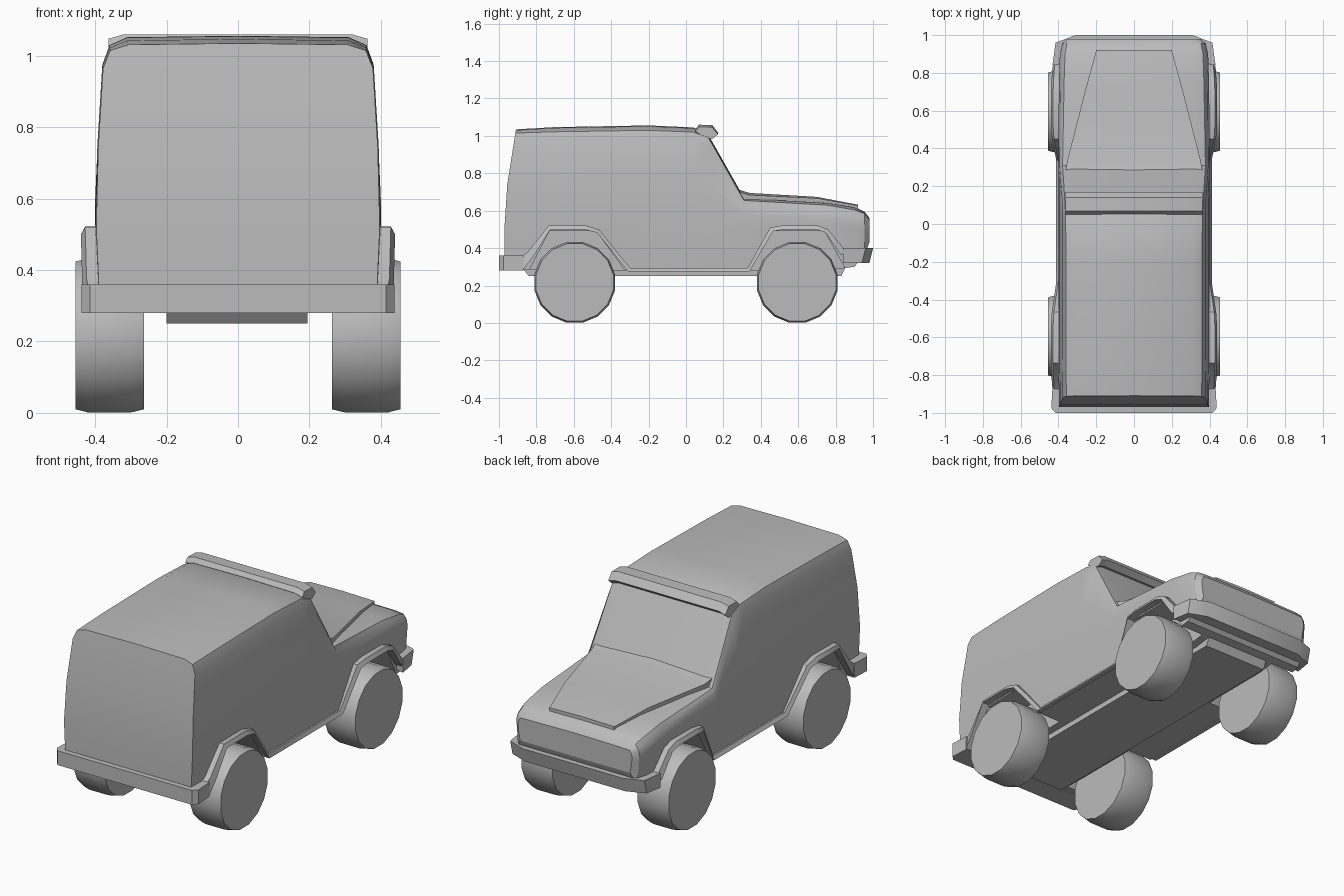
import bpy, bmesh, math

if "Cube" in bpy.data.objects:
    bpy.data.objects.remove(bpy.data.objects["Cube"])

grey = bpy.data.materials.new("plain grey")
grey.diffuse_color = (0.5, 0.5, 0.5, 1)
grey.use_nodes = True
grey.node_tree.nodes["Principled BSDF"].inputs["Base Color"].default_value = grey.diffuse_color


def make(name, verts, faces):
    bm = bmesh.new()
    vs = [bm.verts.new(v) for v in verts]
    for f in faces:
        bm.faces.new([vs[i] for i in f])
    bmesh.ops.recalc_face_normals(bm, faces=bm.faces)
    me = bpy.data.meshes.new(name)
    bm.to_mesh(me)
    bm.free()
    me.materials.append(grey)
    ob = bpy.data.objects.new(name, me)
    bpy.context.collection.objects.link(ob)
    return ob


def loft(name, rings, mirrored_caps=False):
    """Skin a list of equal closed rings and cap both ends."""
    n = len(rings[0])
    verts = [p for r in rings for p in r]
    faces = []
    for k in range(len(rings) - 1):
        for i in range(n):
            j = (i + 1) % n
            faces.append((k * n + i, k * n + j, (k + 1) * n + j, (k + 1) * n + i))
    for base in (0, (len(rings) - 1) * n):
        if mirrored_caps:
            for i in range(n // 2):
                a, b = (n - i) % n, n - i - 1
                quad = dict.fromkeys((i, i + 1, b, a))
                faces.append([base + q for q in quad])
        else:
            faces.append(range(base, base + n))
    return make(name, verts, faces)


def side_prism(name, prof, x0, x1):
    return loft(name, [[(x, y, z) for y, z in prof] for x in (x0, x1)])


def select_only(ob):
    bpy.ops.object.select_all(action='DESELECT')
    ob.select_set(True)
    bpy.context.view_layer.objects.active = ob


# Body shell: y, bottom z, waist z, waist w, shoulder z, w, edge z, w, top z
stations = [
    (-.97, .29, .52, .397, .965, .378, 1.015, .358, 1.035),
    (-.70, .28, .52, .400, .970, .380, 1.022, .360, 1.047),
    (-.20, .28, .52, .400, .975, .380, 1.030, .360, 1.056),
    (.04, .28, .52, .400, .970, .380, 1.020, .362, 1.045),
    (.12, .28, .52, .400, .950, .380, .990, .366, 1.005),
    (.31, .28, .52, .400, .630, .394, .655, .378, .670),
    (.75, .28, .52, .397, .600, .390, .630, .370, .645),
    (.90, .30, .51, .392, .575, .385, .605, .365, .622),
    (.955, .36, .50, .378, .560, .374, .585, .355, .594),
    (.98, .43, .49, .350, .540, .348, .556, .338, .562),
]
rings = []
for k, (y, zb, zm, wm, zs, ws, ze, we, zt) in enumerate(stations):
    half = [(0, zb), (wm - .01, zb), (wm, zm), ((wm + ws) / 2 + .004, (zm + zs) / 2),
            (ws, zs), (we, ze), (we - .05, zt - .004), (0, zt)]
    ring = half + [(-x, z) for x, z in half[-2:0:-1]]
    # the tail leans forward above the waist
    lean = lambda z: .06 * max(0, (z - .65) / .38) if k == 0 else 0
    rings.append([(x, y + lean(z), z) for x, z in ring])
body = loft("body_shell", rings, True)

# Wheel arches cut into the body
arches = {"rear": [(-.88, .2), (-.73, .492), (-.48, .492), (-.27, .2)],
          "front": [(.29, .2), (.46, .492), (.74, .492), (.90, .2)]}
for label, prof in arches.items():
    for s in (-1, 1):
        cutter = side_prism("arch_cutter", prof, s * .24, s * .6)
        cutter.hide_render = True
        select_only(body)
        mod = body.modifiers.new("arch", 'BOOLEAN')
        mod.operation = 'DIFFERENCE'
        mod.object = cutter
        bpy.ops.object.modifier_apply(modifier=mod.name)
        bpy.data.objects.remove(cutter)

# Flares and sill trim: outer y, z, lip y, z, lip x
trim = [(-.88, .355, -.875, .28, .432), (-.85, .375, -.82, .35, .436), (-.735, .52, -.725, .50, .44),
        (-.54, .522, -.545, .50, .44), (-.465, .50, -.475, .482, .436),
        (-.30, .295, -.31, .275, .412), (.33, .295, .34, .275, .412),
        (.45, .51, .465, .49, .436), (.52, .522, .525, .50, .44),
        (.70, .522, .695, .50, .44), (.76, .50, .745, .483, .438),
        (.85, .39, .83, .36, .432)]
for s, side in ((-1, "left"), (1, "right")):
    loft("flare_trim_" + side, [[(s * .385, oy, oz), (s * (lx - .012), oy, oz), (s * lx, ly, lz),
                                 (s * .385, ly, lz)] for oy, oz, ly, lz, lx in trim])


# Bumpers from a half plan outline
def bumper(name, plan, z0, z1, tuck):
    full = plan + [(-x, y) for x, y in reversed(plan)]
    return loft(name, [[(x, y - (tuck if abs(y) > .9 else 0), z0) for x, y in full],
                       [(x, y, z1) for x, y in full]])


bumper("front_bumper", [(.38, .85), (.432, .84), (.415, .96), (.31, 1.0)], .32, .40, .02)
bumper("rear_bumper", [(.38, -.87), (.432, -.87), (.438, -.975), (.415, -1.0)], .28, .36, 0)

# Chassis between the wheels
side_prism("chassis", [(-.88, .30), (-.84, .25), (.83, .25), (.87, .33)], -.2, .195)

# Raised bonnet panel, tapering to the nose
loft("bonnet_panel", [
    [(w, y, .60), (w, y, ze), (0, y, zt), (-w, y, ze), (-w, y, .60)]
    for y, w, ze, zt in ((.285, .362, .700, .712), (.34, .352, .684, .695),
                         (.70, .26, .667, .674), (.92, .2, .628, .632))])

# Roof visor above the windscreen
visor = [(.05, 1.035), (.07, 1.06), (.14, 1.058), (.17, 1.02), (.14, .995), (.11, 1.0)]
loft("roof_visor", [[(x, y, z - d) for y, z in visor]
                    for x, d in ((-.362, .012), (-.32, 0), (.32, 0), (.362, .012))])

# Wheels
for label, cy in (("rear", -.595), ("front", .595)):
    for s, side in ((-1, "left"), (1, "right")):
        loft("wheel_%s_%s" % (label, side), [
            [(s * x, cy + r * math.sin(math.tau * (i + .5) / 16),
              .217 + r * math.cos(math.tau * (i + .5) / 16)) for i in range(16)]
            for x, r in ((.263, .211), (.30, .22), (.42, .22), (.455, .211))])

for ob in list(bpy.context.scene.objects):
    select_only(ob)
    bpy.ops.object.shade_smooth_by_angle(angle=math.radians(32))
